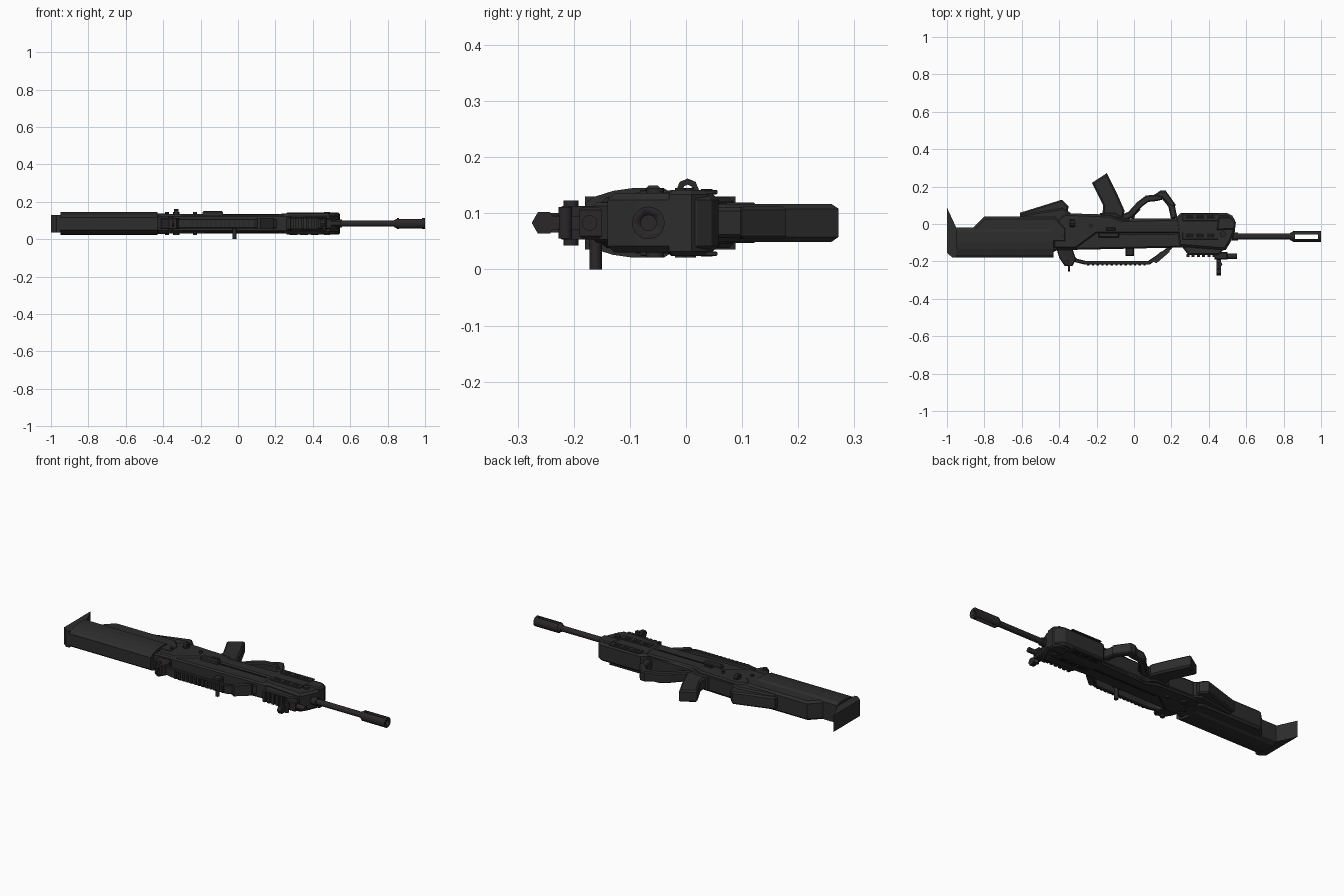
import bpy, bmesh, math
from mathutils import Vector, Matrix

if "Cube" in bpy.data.objects:
    bpy.data.objects.remove(bpy.data.objects["Cube"])

ZC = 0.083      # middle plane of the rifle, which lies on its side
AXIS = -0.067   # bore line


def material(name, rgb):
    m = bpy.data.materials.new(name)
    m.use_nodes = True
    m.diffuse_color = (*rgb, 1)
    m.node_tree.nodes["Principled BSDF"].inputs["Base Color"].default_value = (*rgb, 1)
    return m


BODY = material("dark grey polymer", (0.026, 0.026, 0.026))
METAL = material("gunmetal", (0.023, 0.020, 0.022))
BLACK = material("black recess", (0.008, 0.008, 0.008))


def finish(name, bm, mat, smooth=False):
    bmesh.ops.recalc_face_normals(bm, faces=bm.faces)
    me = bpy.data.meshes.new(name)
    bm.to_mesh(me)
    bm.free()
    me.materials.append(mat)
    ob = bpy.data.objects.new(name, me)
    bpy.context.collection.objects.link(ob)
    if smooth:
        bpy.context.view_layer.objects.active = ob
        bpy.ops.object.select_all(action='DESELECT')
        ob.select_set(True)
        bpy.ops.object.shade_smooth_by_angle(angle=math.radians(35))
    return ob


def slab(name, pts, half, mat=BODY, chamfer=0.0, z=ZC):
    """Side profile in x, y given thickness about z, with chamfered rims."""
    bm = bmesh.new()
    face = bm.faces.new([bm.verts.new((x, y, z - half)) for x, y in pts])
    new = bmesh.ops.extrude_face_region(bm, geom=[face])["geom"]
    bmesh.ops.translate(bm, vec=(0, 0, 2 * half),
                        verts=[v for v in new if isinstance(v, bmesh.types.BMVert)])
    if chamfer:
        rims = [e for e in bm.edges if abs(e.verts[0].co.z - e.verts[1].co.z) < 1e-5]
        bmesh.ops.bevel(bm, geom=rims, offset=chamfer, segments=1, affect='EDGES')
    return finish(name, bm, mat)


def box(name, x0, x1, y0, y1, z0, z1, mat=BODY, chamfer=0.0):
    return slab(name, [(x0, y0), (x1, y0), (x1, y1), (x0, y1)],
                (z1 - z0) / 2, mat, chamfer, (z0 + z1) / 2)


def strip(name, path, width, half, mat=BODY, chamfer=0.0):
    """Bar of constant width following a path in the side plane."""
    p = [Vector(q) for q in path]
    left, right = [], []
    for i, q in enumerate(p):
        a = (q - p[i - 1]).normalized() if i else (p[1] - q).normalized()
        b = (p[i + 1] - q).normalized() if i < len(p) - 1 else a
        t = (a + b).normalized()
        n = Vector((-t.y, t.x)) * (width / 2 / max(t.dot(a), 0.5))
        left.append(tuple(q + n))
        right.append(tuple(q - n))
    return slab(name, left + right[::-1], half, mat, chamfer)


def rod(name, center, radius, length, axis='X', mat=METAL, sides=20, end_radius=None):
    bm = bmesh.new()
    bmesh.ops.create_cone(bm, cap_ends=True, segments=sides, radius1=radius,
                          radius2=radius if end_radius is None else end_radius, depth=length)
    turn = {'X': Matrix.Rotation(math.pi / 2, 4, 'Y'),
            'Y': Matrix.Rotation(-math.pi / 2, 4, 'X'), 'Z': Matrix()}[axis]
    bm.transform(Matrix.Translation(center) @ turn)
    return finish(name, bm, mat, True)


def cut(ob, cutter):
    mod = ob.modifiers.new("cut", 'BOOLEAN')
    mod.object, mod.solver = cutter, 'EXACT'
    cutter.hide_render = True
    cutter.hide_set(True)


def ring(name, center, outer, inner, depth, axis, sides, mat=METAL):
    ob = rod(name, center, outer, depth, axis, mat, sides)
    cut(ob, rod(name + "_cutter", center, inner, depth * 3, axis, mat, sides))
    return ob


# Stock: faceted tube along the top, narrower butt body and hooked butt plate
section = [(-0.18, 0.034), (-0.165, 0.046), (-0.13, 0.057), (-0.095, 0.062), (-0.04, 0.062), (-0.02, 0.05)]
bm = bmesh.new()
loop = [(y, ZC + h) for y, h in section] + [(y, ZC - h) for y, h in reversed(section)]
face = bm.faces.new([bm.verts.new((-0.95, y, z)) for y, z in loop])
new = bmesh.ops.extrude_face_region(bm, geom=[face])["geom"]
bmesh.ops.translate(bm, vec=(0.52, 0, 0), verts=[v for v in new if isinstance(v, bmesh.types.BMVert)])
finish("stock_tube", bm, BODY)
slab("butt_plate", [(-1, 0.088), (-0.95, -0.02), (-0.95, -0.18), (-0.97, -0.18), (-1, -0.155)], 0.047)
slab("stock_body", [(-0.86, -0.1), (-0.86, -0.02), (-0.80, 0.04), (-0.42, 0.04), (-0.36, -0.02), (-0.36, -0.1)],
     0.055, BODY, 0.012)
slab("stock_fin", [(-0.61, 0.02), (-0.61, 0.06), (-0.385, 0.13), (-0.35, 0.095), (-0.36, 0.02)],
     0.036, BODY, 0.008)
slab("fin_root", [(-0.61, 0.0), (-0.60, 0.05), (-0.38, 0.085), (-0.34, 0.06), (-0.34, 0.0)], 0.045, BODY, 0.008)

# Receiver: narrow upper band with a thicker stepped lower panel
slab("receiver_core", [(-0.45, -0.16), (-0.41, -0.14), (0.28, -0.125), (0.28, 0.03), (-0.05, 0.03),
                       (-0.12, 0.05), (-0.45, 0.06)], 0.045, BODY, 0.008)
slab("receiver_panel", [(-0.43, -0.13), (-0.31, -0.13), (-0.2, -0.05), (0.27, -0.05), (0.27, 0.03),
                        (-0.06, 0.02), (-0.13, 0.045), (-0.37, 0.055), (-0.43, 0.0)], 0.052, BODY, 0.008)
slab("grip_root", [(-0.2, 0.02), (-0.18, 0.06), (-0.1, 0.06), (-0.04, 0.02)], 0.042, BODY, 0.006)

# Pistol grip, trigger and the large guard that doubles as a front grip
slab("pistol_grip", [(-0.225, 0.22), (-0.145, 0.272), (-0.085, 0.15), (-0.05, 0.07), (-0.06, 0.03),
                     (-0.17, 0.03), (-0.165, 0.10)], 0.034, BODY, 0.009)
strip("trigger", [(-0.01, 0.02), (0.0, 0.05), (0.03, 0.08)], 0.014, 0.009, METAL)
strip("trigger_guard", [(-0.07, 0.03), (-0.02, 0.05), (0.03, 0.105), (0.07, 0.135), (0.12, 0.14),
                        (0.16, 0.15), (0.20, 0.10), (0.215, 0.03)], 0.035, 0.027, BODY, 0.006)
slab("guard_knob", [(0.10, 0.15), (0.14, 0.178), (0.17, 0.178), (0.225, 0.10), (0.20, 0.09), (0.15, 0.14)],
     0.029, BODY, 0.006)

# Handguard with rounded nose and vent rows on both sides
slab("handguard", [(0.24, -0.12), (0.49, -0.14), (0.52, -0.09), (0.54, -0.04), (0.54, 0.02), (0.525, 0.045),
                   (0.50, 0.058), (0.25, 0.058), (0.22, 0.03)], 0.053, BODY, 0.012)
slab("nose_cheeks", [(0.44, -0.035), (0.54, -0.03), (0.545, 0.01), (0.52, 0.04), (0.45, 0.04)],
     0.059, BODY, 0.008)
slab("handguard_top", [(0.24, -0.1), (0.29, -0.165), (0.45, -0.165), (0.50, -0.12), (0.50, -0.09)],
     0.036, BODY, 0.006)
for side in (-1, 1):
    z = ZC + side * 0.055
    for row in (-0.06, 0.038):
        box("vent_frame", 0.26, 0.45, row - 0.022, row + 0.018, z - 0.004, z + 0.004, BODY, 0.002)
        for i in range(3):
            x = 0.275 + i * 0.057
            box("vent_slot", x, x + 0.042, row - 0.011, row + 0.009,
                z + side * 0.004 - 0.001, z + side * 0.004 + 0.001, BLACK)
    # Seam grooves and pins on the receiver sides
    box("receiver_seam", -0.18, 0.22, -0.06, -0.054, ZC + side * 0.046 - 0.002, ZC + side * 0.046 + 0.002, BLACK)
    for x, y, r in ((-0.33, 0.0, 0.018), (-0.23, -0.01, 0.01), (0.475, -0.055, 0.016), (-0.38, -0.06, 0.01)):
        rod("side_pin", (x, y, ZC + side * 0.055), r, 0.014, 'Z', METAL, 12)
for i in range(6):
    box("handguard_rail_tooth", 0.28 + i * 0.028, 0.296 + i * 0.028, -0.177, -0.16, ZC - 0.03, ZC + 0.03, METAL)

# Side fittings: sling loop and ejection cover
ring("sling_loop", (-0.33, 0.003, 0.142), 0.02, 0.009, 0.022, 'X', 8)
box("ejection_cover", -0.19, -0.08, -0.072, -0.045, 0.12, 0.15, BODY, 0.006)
box("fire_selector", -0.15, -0.10, -0.035, -0.02, 0.13, 0.141, METAL, 0.003)

# Carrying handle with ribbed rail
strip("carry_handle", [(-0.36, -0.14), (-0.31, -0.195), (-0.26, -0.207), (0.08, -0.207), (0.17, -0.145),
                       (0.20, -0.12)], 0.02, 0.026, BODY, 0.004)
for i in range(13):
    box("handle_rib", -0.25 + i * 0.025, -0.238 + i * 0.025, -0.223, -0.212, ZC - 0.022, ZC + 0.022, METAL)
slab("handle_front_foot", [(0.10, -0.20), (0.12, -0.21), (0.19, -0.15), (0.19, -0.135), (0.14, -0.15)], 0.03)

# Rear sight block and aperture
slab("rear_sight_base", [(-0.415, -0.13), (-0.40, -0.18), (-0.37, -0.225), (-0.33, -0.225), (-0.31, -0.19),
                         (-0.33, -0.13)], 0.030, METAL, 0.004)
rod("rear_sight_knob", (-0.36, -0.205, ZC), 0.013, 0.08, 'Z', METAL, 12)
ring("rear_aperture", (-0.348, -0.235, ZC), 0.02, 0.012, 0.01, 'X', 6)

# Front sight: clamp, hexagonal hood and post
box("front_sight_base", 0.43, 0.50, -0.19, -0.15, ZC - 0.028, ZC + 0.028, METAL, 0.005)
rod("front_clamp", (0.515, -0.172, ZC), 0.014, 0.07, 'X', METAL, 12)
rod("front_clamp_knob", (0.46, -0.215, ZC), 0.012, 0.056, 'Z', METAL, 12)
box("front_sight_stem", 0.44, 0.465, -0.24, -0.18, ZC - 0.012, ZC + 0.012, METAL)
ring("front_sight_hood", (0.4525, -0.253, ZC), 0.022, 0.016, 0.024, 'X', 6)

# Charging handle
box("charging_slide", -0.045, 0.0, -0.172, -0.12, ZC - 0.02, ZC + 0.02, METAL, 0.005)
rod("charging_handle", (-0.018, -0.161, 0.035), 0.011, 0.07, 'Z', METAL, 12)

# Barrel and slotted muzzle brake
rod("barrel", (0.67, AXIS, ZC), 0.016, 0.36)
rod("barrel_collar", (0.54, AXIS, ZC), 0.022, 0.03)
rod("muzzle_taper", (0.843, AXIS, ZC), 0.018, 0.02, end_radius=0.028)
brake = rod("muzzle_brake", (0.925, AXIS, ZC), 0.029, 0.15)
cut(brake, rod("bore_cutter", (0.96, AXIS, ZC), 0.014, 0.2))
cut(brake, box("brake_slot_cutter", 0.862, 0.985, AXIS - 0.012, AXIS + 0.012, ZC - 0.06, ZC + 0.06))
